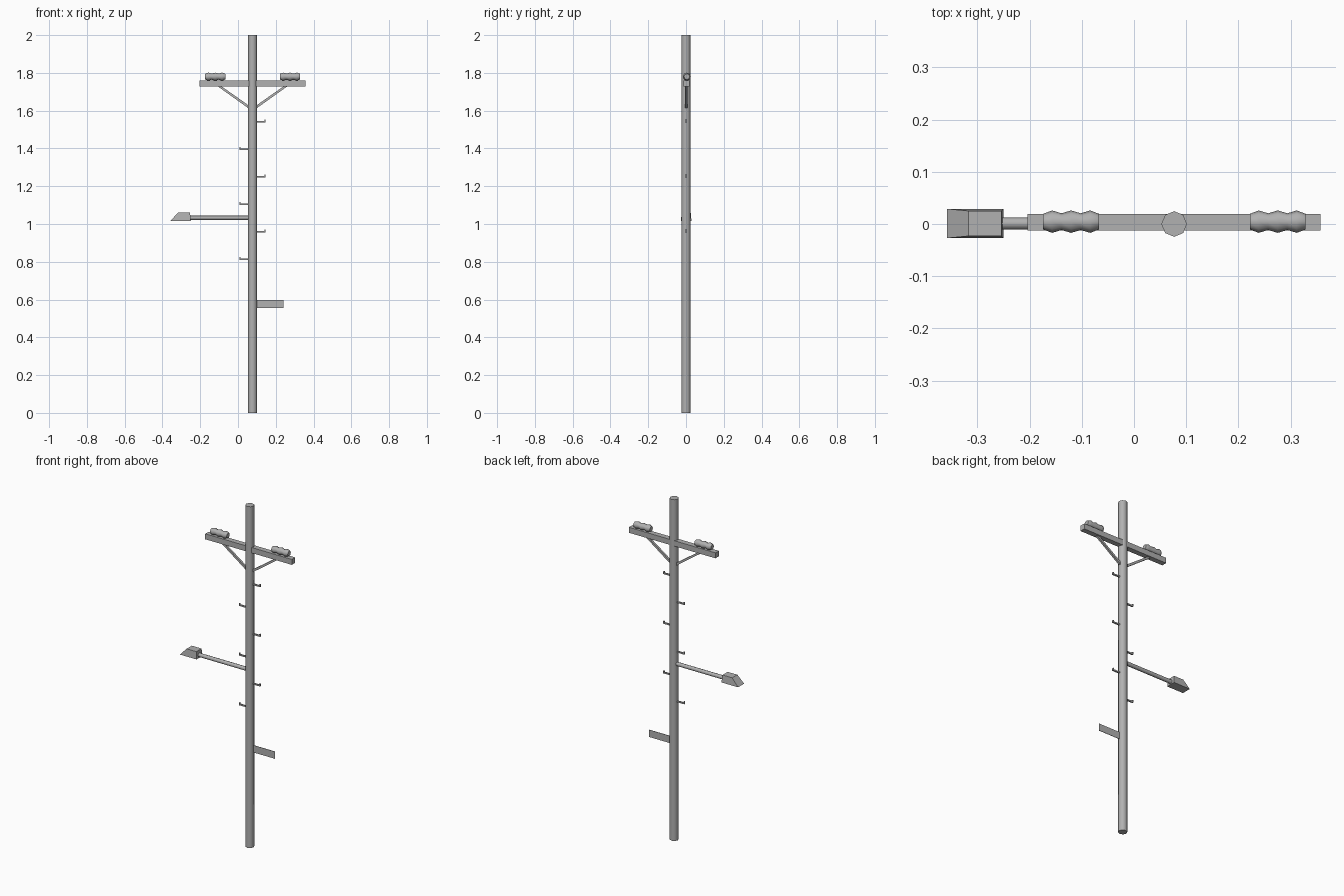
import bpy, bmesh, math
from mathutils import Vector

if "Cube" in bpy.data.objects:
    bpy.data.objects.remove(bpy.data.objects["Cube"])

PX = 0.077  # pole axis
YC = 0.0035  # crossarm offset

# Dark grey shared by every part
grey = bpy.data.materials.new("dark_grey")
grey.diffuse_color = (0.44, 0.44, 0.44, 1)
grey.use_nodes = True
grey.node_tree.nodes["Principled BSDF"].inputs["Base Color"].default_value = grey.diffuse_color


def make(name, verts, faces, smooth=False):
    me = bpy.data.meshes.new(name)
    me.from_pydata(verts, [], faces)
    me.materials.append(grey)
    bm = bmesh.new()
    bm.from_mesh(me)
    bmesh.ops.recalc_face_normals(bm, faces=bm.faces)
    bm.to_mesh(me)
    bm.free()
    ob = bpy.data.objects.new(name, me)
    bpy.context.collection.objects.link(ob)
    if smooth:
        bpy.ops.object.select_all(action='DESELECT')
        ob.select_set(True)
        bpy.context.view_layer.objects.active = ob
        bpy.ops.object.shade_smooth_by_angle(angle=math.radians(50))
    return ob


def lathe(name, origin, axis, profile, sides, smooth=True):
    # revolve (distance, radius) pairs around an axis
    axis = Vector(axis).normalized()
    u = Vector((0, 1, 0))
    v = axis.cross(u)
    verts, faces = [], []
    for d, r in profile:
        for i in range(sides):
            a = 2 * math.pi * i / sides
            verts.append(Vector(origin) + axis * d + (u * math.cos(a) + v * math.sin(a)) * r)
    for k in range(len(profile) - 1):
        for i in range(sides):
            j = (i + 1) % sides
            faces.append((k * sides + i, k * sides + j, (k + 1) * sides + j, (k + 1) * sides + i))
    faces += [tuple(range(sides)), tuple(range(len(verts) - sides, len(verts)))]
    return make(name, verts, faces, smooth)


def prism(name, outline, y0, y1):
    # extrude an xz outline along y
    n = len(outline)
    verts = [(x, y, z) for y in (y0, y1) for x, z in outline]
    faces = [tuple(range(n)), tuple(range(n, 2 * n))]
    faces += [(i, (i + 1) % n, n + (i + 1) % n, n + i) for i in range(n)]
    return make(name, verts, faces)


def rect(x0, x1, z0, z1):
    return [(x0, z0), (x1, z0), (x1, z1), (x0, z1)]


# Pole and crossarm
lathe("pole", (PX, 0, 0), (0, 0, 1), [(0, 0.0245), (2, 0.0245)], 8)
prism("crossarm", rect(-0.204, 0.357, 1.728, 1.760), YC - 0.0155, YC + 0.0155)

# Ribbed insulators and diagonal braces on both sides
ribs = [(0, 0.015), (0.017, 0.0215), (0.035, 0.0160), (0.0535, 0.0215),
        (0.072, 0.0160), (0.090, 0.0215), (0.107, 0.015)]
for side, s in (("left", -1), ("right", 1)):
    x0 = -0.174 if s < 0 else 0.222
    lathe("insulator_" + side, (x0, YC + 0.001, 1.780), (1, 0, 0), ribs, 8)
    brace = [(0.015, 1.608), (0.015, 1.624), (0.166, 1.730), (0.186, 1.730)]
    prism("brace_" + side, [(PX + s * x, z) for x, z in brace], -0.004, 0.008)

# Climbing pegs with upturned tips, alternating sides
for i in range(6):
    s = 1 if i % 2 == 0 else -1
    z = 1.537 - i * 0.1455
    peg = [(0.015, z), (0.069, z), (0.069, z + 0.015), (0.063, z + 0.015),
           (0.063, z + 0.008), (0.015, z + 0.008)]
    prism(f"climbing_peg_{i + 1}", [(PX + s * x, q) for x, q in peg], -0.004, 0.004)

# Lamp arm and tapered lamp head
lathe("lamp_arm", (-0.255, 0.001, 1.033), (1, 0, 0), [(0, 0.0115), (0.32, 0.0115)], 8)
levels = [(-0.358, -0.250, 0.0280, 1.017), (-0.317, -0.254, 0.0240, 1.060)]
verts = [(x, 0.001 + y, z) for a, b, h, z in levels
         for x, y in ((a, -h), (b, -h), (b, h), (a, h))]
make("lamp_head", verts, [(0, 1, 2, 3), (4, 5, 6, 7)] +
     [(i, (i + 1) % 4, 4 + (i + 1) % 4, 4 + i) for i in range(4)])

# Flat sign plate
prism("sign_plate", rect(0.095, 0.240, 0.556, 0.598), -0.0012, 0.0012)
